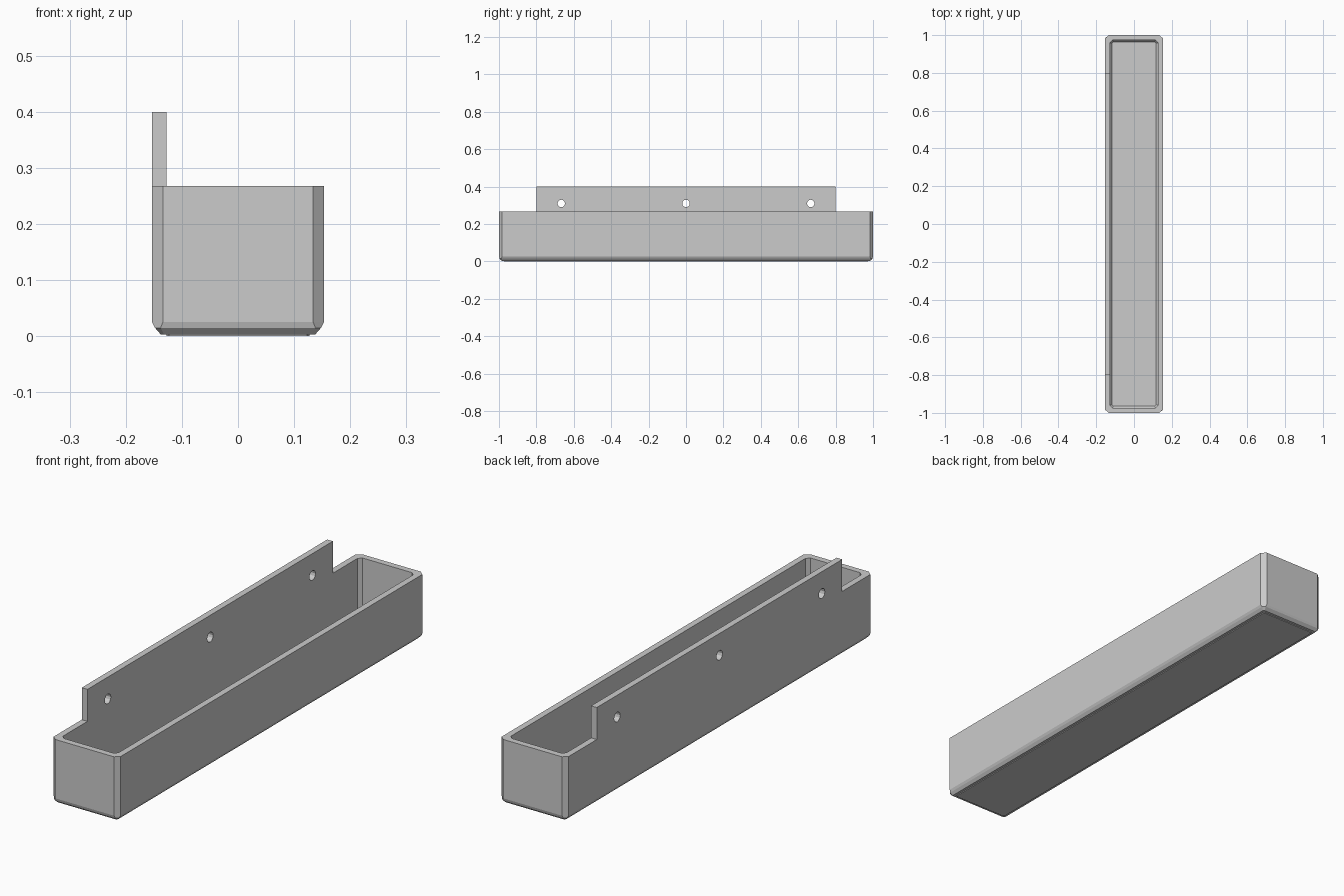
import bpy, bmesh, math
from mathutils import Matrix

default = bpy.data.objects.get("Cube")
if default:
    bpy.data.objects.remove(default)

grey = bpy.data.materials.new("plain grey")
grey.use_nodes = True
GREY = (0.6, 0.6, 0.6, 1)
grey.diffuse_color = GREY
grey.node_tree.nodes["Principled BSDF"].inputs["Base Color"].default_value = GREY

HX, HY, RIM, TOP, WALL = 0.153, 1.0, 0.268, 0.40, 0.026
HOLE_Z, HOLE_R = 0.31, 0.02


def make_object(name, bm):
    bmesh.ops.recalc_face_normals(bm, faces=bm.faces)
    mesh = bpy.data.meshes.new(name)
    bm.to_mesh(mesh)
    bm.free()
    mesh.materials.append(grey)
    obj = bpy.data.objects.new(name, mesh)
    bpy.context.scene.collection.objects.link(obj)
    return obj


def ring(bm, hx, hy, cx, cy, z):
    """Rectangle with cut corners, at height z."""
    points = []
    for sx, sy in ((1, 1), (-1, 1), (-1, -1), (1, -1)):
        pair = [(sx * hx, sy * (hy - cy)), (sx * (hx - cx), sy * hy)]
        points += pair if sx * sy > 0 else pair[::-1]
    return [bm.verts.new((x, y, z)) for x, y in points]


def bridge(bm, a, b):
    for i in range(len(a)):
        j = (i + 1) % len(a)
        bm.faces.new((a[i], a[j], b[j], b[i]))


# Open trough: bevelled underside, outer wall, rim, inner wall, floor
bm = bmesh.new()
ix, iy = HX - WALL, HY - WALL
sections = [
    (ix, iy, 0.004, 0.004, 0.0),
    (ix, iy, 0.004, 0.004, 0.003),
    (0.138, 0.985, 0.006, 0.006, 0.0035),
    (0.148, 0.997, 0.010, 0.010, 0.015),
    (HX, HY, 0.019, 0.017, 0.025),
    (HX, HY, 0.019, 0.017, RIM),
    (ix, iy, 0.014, 0.014, RIM),
    (ix, iy, 0.014, 0.014, 0.04),
    (ix - 0.01, iy - 0.01, 0.008, 0.008, 0.027),
]
rings = [ring(bm, *s) for s in sections]
for lower, upper in zip(rings, rings[1:]):
    bridge(bm, lower, upper)
bm.faces.new(rings[0])
bm.faces.new(rings[-1])
make_object("trough", bm)

# Raised mounting plate on one long wall
bm = bmesh.new()
bmesh.ops.create_cube(bm, size=1, matrix=Matrix.Translation(
    (-HX + WALL / 2, 0, (RIM + TOP) / 2)) @ Matrix.Diagonal((WALL, 1.6, TOP - RIM, 1)))
plate = make_object("mounting_plate", bm)

# Screw holes through the plate
bm = bmesh.new()
for y in (-0.667, 0, 0.667):
    bmesh.ops.create_cone(
        bm, cap_ends=True, segments=12, radius1=HOLE_R, radius2=HOLE_R, depth=0.1,
        matrix=Matrix.Translation((-HX + WALL / 2, y, HOLE_Z)) @ Matrix.Rotation(math.pi / 2, 4, 'Y'))
cutter = make_object("screw_hole_cutter", bm)
cutter.hide_render = True
cutter.hide_set(True)
cut = plate.modifiers.new("screw_holes", 'BOOLEAN')
cut.operation = 'DIFFERENCE'
cut.solver = 'EXACT'
cut.object = cutter
